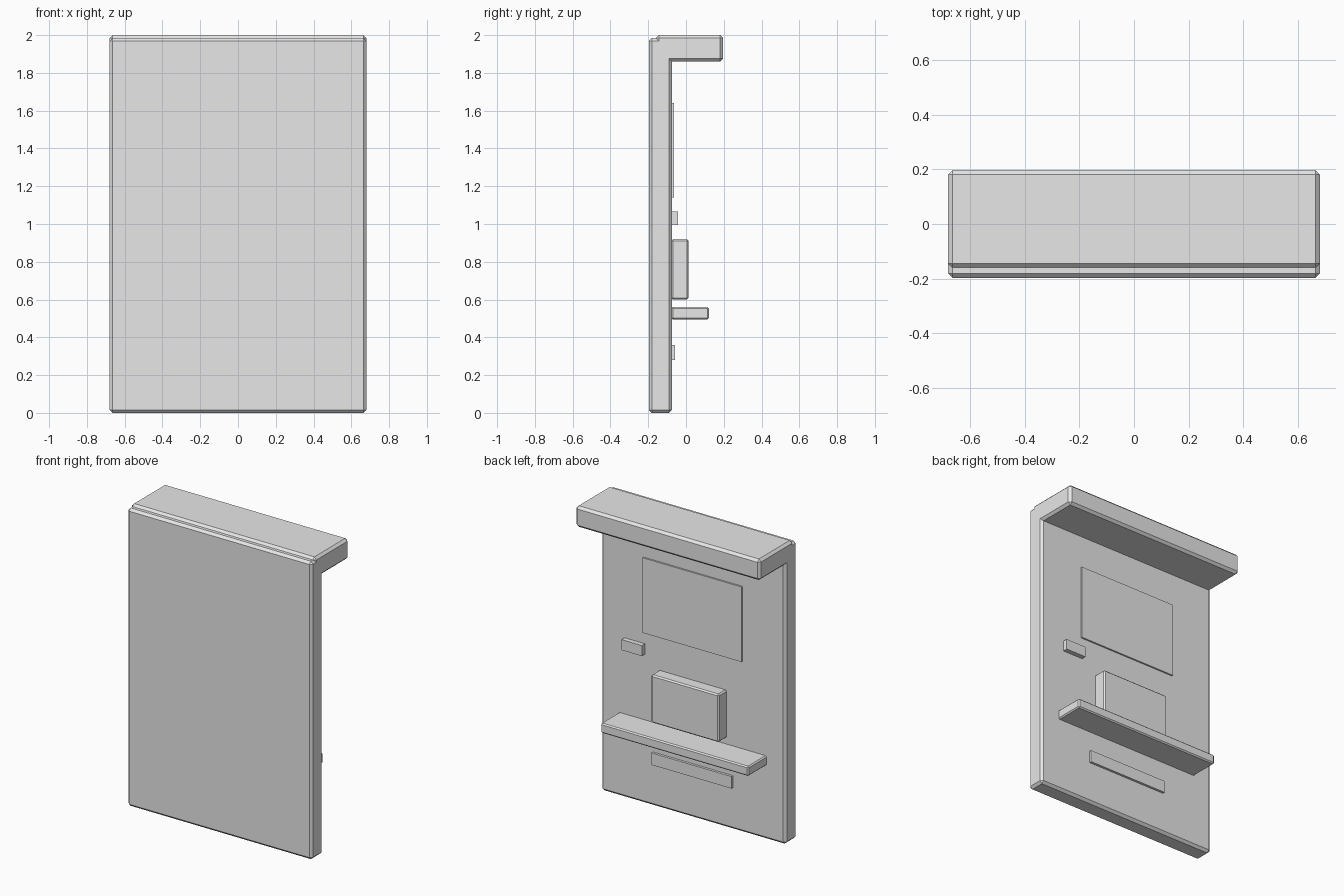
import bpy

cube = bpy.data.objects.get("Cube")
if cube:
    bpy.data.objects.remove(cube, do_unlink=True)

grey = bpy.data.materials.new("light grey")
grey.use_nodes = True
colour = (0.8, 0.8, 0.8, 1)
grey.diffuse_color = colour
grey.node_tree.nodes["Principled BSDF"].inputs["Base Color"].default_value = colour


def block(name, xs, ys, zs, bevel=0):
    """Box between the given limits, with optional chamfered edges."""
    bpy.ops.mesh.primitive_cube_add(size=1)
    obj = bpy.context.object
    obj.name = name
    limits = (xs, ys, zs)
    for v in obj.data.vertices:
        v.co = [lo if c < 0 else hi for c, (lo, hi) in zip(v.co, limits)]
    obj.data.materials.append(grey)
    if bevel:
        mod = obj.modifiers.new("chamfer", "BEVEL")
        mod.width = bevel
        mod.segments = 1
    return obj


def centred(half):
    return (-half, half)


BACK = -0.074   # rear surface of the panel
ROOT = BACK - 0.004  # fittings start just inside it

# Upright slab and overhanging canopy
block("panel", centred(0.68), (-0.197, BACK), (0, 1.985), 0.016)
block("canopy", centred(0.68), (-0.16, 0.197), (1.86, 2.0), 0.016)

# Fittings on the rear surface
block("screen", centred(0.365), (ROOT, -0.063), (1.14, 1.64))
block("card_slot", (0.355, 0.505), (ROOT, -0.042), (0.995, 1.065))
block("keypad", centred(0.25), (ROOT, 0.013), (0.6, 0.92), 0.009)
block("shelf", centred(0.545), (ROOT, 0.122), (0.495, 0.56), 0.008)
block("cash_slot", centred(0.295), (ROOT, -0.058), (0.28, 0.36))
